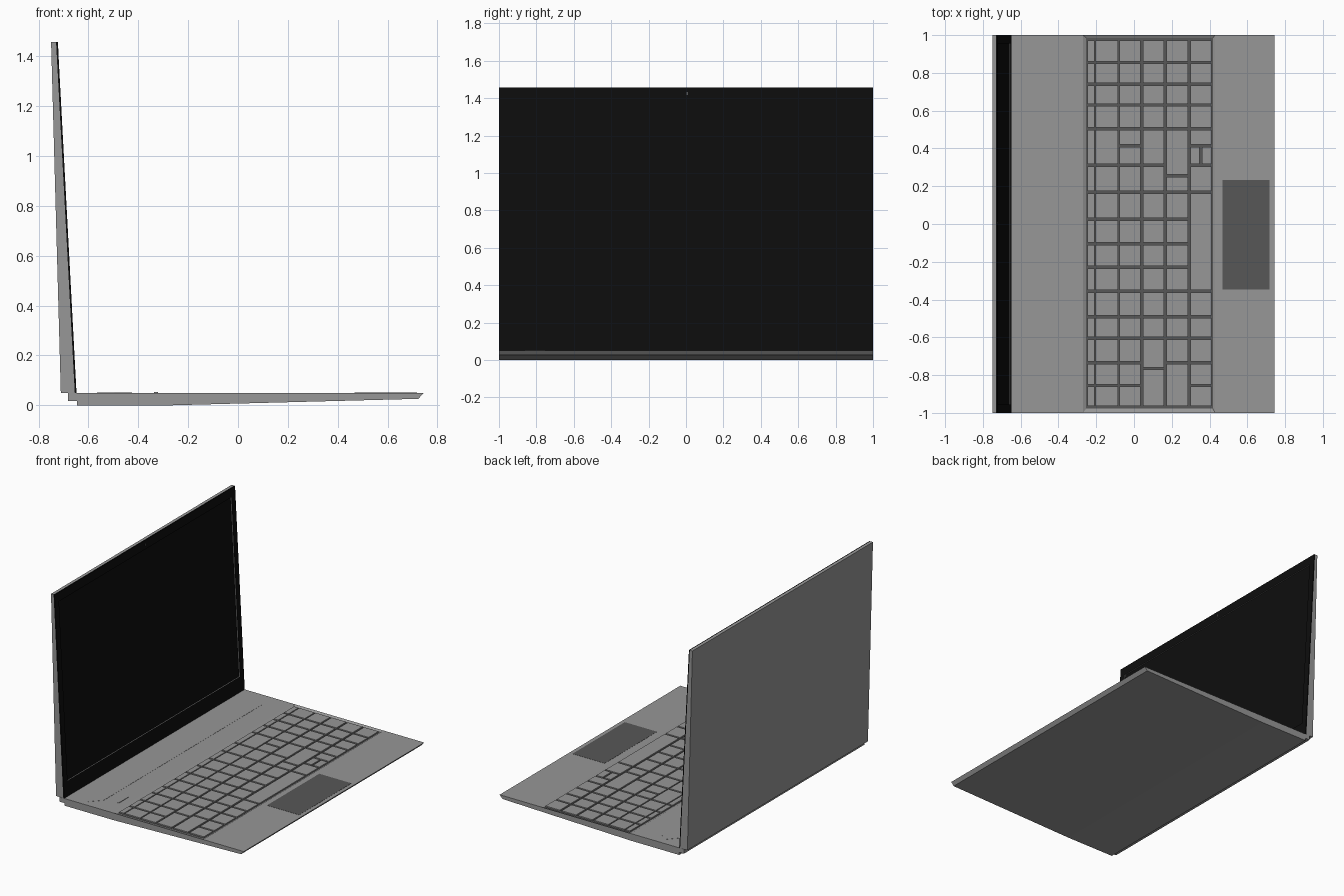
import bpy, bmesh
from mathutils import Vector

if "Cube" in bpy.data.objects:
    bpy.data.objects.remove(bpy.data.objects["Cube"])


def material(name, v):
    m = bpy.data.materials.new(name)
    m.diffuse_color = (v, v, v, 1)
    m.use_nodes = True
    m.node_tree.nodes["Principled BSDF"].inputs["Base Color"].default_value = m.diffuse_color
    return m


SILVER = material("silver", 0.31)
DARK = material("dark_grey", 0.095)
BLACK = material("screen_black", 0.004)


def finish(name, bm, *mats):
    bmesh.ops.recalc_face_normals(bm, faces=bm.faces)
    me = bpy.data.meshes.new(name)
    bm.to_mesh(me)
    bm.free()
    for m in mats:
        me.materials.append(m)
    ob = bpy.data.objects.new(name, me)
    bpy.context.collection.objects.link(ob)
    return ob


def add_box(bm, x0, x1, y0, y1, z0, z1):
    r = bmesh.ops.create_cube(bm, size=1)
    for v in r["verts"]:
        v.co = ((x0 + x1) / 2 + v.co.x * (x1 - x0),
                (y0 + y1) / 2 + v.co.y * (y1 - y0),
                (z0 + z1) / 2 + v.co.z * (z1 - z0))


def box(name, mat, *dims):
    bm = bmesh.new()
    add_box(bm, *dims)
    return finish(name, bm, mat)


def add_prism(bm, profile, skip=()):
    """Extrude an x-z profile over the full width, leaving out some sides."""
    a = [bm.verts.new((x, -1, z)) for x, z in profile]
    b = [bm.verts.new((x, 1, z)) for x, z in profile]
    bm.faces.new(a)
    bm.faces.new(b[::-1])
    n = len(profile)
    for i in range(n):
        if i not in skip:
            j = (i + 1) % n
            bm.faces.new((a[i], b[i], b[j], a[j]))
    return a, b


# Base: tapered wedge with a shallow sloped keyboard well in its top
TOP, FLOOR = 0.05, 0.042
bm = bmesh.new()
a, b = add_prism(bm, [(-0.647, 0), (-0.27, 0), (0.724, 0.026), (0.745, TOP),
                      (0.43, TOP), (-0.27, TOP), (-0.647, TOP)], skip=(4,))
rim = [a[5], a[4], b[4], b[5]]
well = [bm.verts.new(c) for c in ((-0.253, -0.977, FLOOR), (0.417, -0.977, FLOOR),
                                  (0.417, 0.985, FLOOR), (-0.253, 0.985, FLOOR))]
for i in range(4):
    j = (i + 1) % 4
    bm.faces.new((rim[i], rim[j], well[j], well[i]))
bm.faces.new(well).material_index = 1
finish("base", bm, SILVER, DARK)

# Hinge bar behind the base
box("hinge_bar", SILVER, -0.683, -0.64, -1, 1, 0.018, TOP - 0.0005)

# Keys: columns across the depth, cut by a shared list of row gaps
GAPS = [-0.97, -0.855, -0.735, -0.605, -0.49, -0.355, -0.23, -0.105, 0.025,
        0.167, 0.31, 0.505, 0.63, 0.74, 0.855, 0.977]
COLUMNS = [  # x range, gaps removed, gaps added
    (-0.245, -0.21, (), ()),
    (-0.203, -0.085, (), ()),
    (-0.077, 0.035, (), (0.415,)),
    (0.047, 0.16, (-0.855, -0.735), (-0.765,)),
    (0.173, 0.285, (-0.855, 0.31), (0.255,)),
    (0.299, 0.41, (-0.23, -0.105, 0.025), (0.415,)),
]
bm = bmesh.new()
H = 0.0065
for x0, x1, removed, added in COLUMNS:
    ys = sorted([g for g in GAPS if g not in removed] + list(added))
    for y0, y1 in zip(ys, ys[1:]):
        spans = [(x0, x1)]
        if x0 > 0.29 and y0 == 0.31:      # pair of half-size arrow keys
            spans = [(x0, 0.348), (0.36, x1)]
        for s0, s1 in spans:
            add_box(bm, s0, s1, y0 + H, y1 - H, FLOOR - 0.002, TOP)
finish("keys", bm, SILVER)

# Touchpad, power button and faint speaker panel on the deck
box("touchpad", DARK, 0.468, 0.718, -0.348, 0.232, TOP - 0.005, TOP + 0.001)
box("power_button", SILVER, -0.337, -0.322, -0.86, -0.755, TOP - 0.002, TOP + 0.003)
bm = bmesh.new()
outline = [(-0.565, -0.88), (-0.495, -0.955), (-0.425, -0.88),
           (-0.425, 0.88), (-0.495, 0.957), (-0.565, 0.88)]
f = bm.faces.new([bm.verts.new((x, y, TOP - 0.002)) for x, y in outline])
r = bmesh.ops.extrude_face_region(bm, geom=[f])
for v in r["geom"]:
    if isinstance(v, bmesh.types.BMVert):
        v.co.z = TOP + 0.001
finish("speaker_panel", bm, SILVER)

# Lid shell: slab that thins toward the top
LOW, HIGH = Vector((-0.648, 0, TOP)), Vector((-0.723, 0, 1.457))
THICK = 0.007
bm = bmesh.new()
add_prism(bm, [(-0.711, TOP), (-0.75, 1.457),
               (HIGH.x - THICK, HIGH.z), (LOW.x - THICK, LOW.z)])
finish("lid_shell", bm, SILVER)


# Screen: black bezel with a recessed panel and silver recess walls
def ring(bm, y, z0, z1, depth):
    pts = []
    for yy, z in ((-y, z0), (y, z0), (y, z1), (-y, z1)):
        p = LOW.lerp(HIGH, (z - LOW.z) / (HIGH.z - LOW.z))
        pts.append(bm.verts.new((p.x - depth, yy, z)))
    return pts


bm = bmesh.new()
rings = [ring(bm, 1, TOP, 1.457, THICK), ring(bm, 1, TOP, 1.457, 0),
         ring(bm, 0.955, 0.155, 1.395, 0), ring(bm, 0.955, 0.155, 1.395, THICK - 0.0005)]
for k in range(3):
    for i in range(4):
        j = (i + 1) % 4
        f = bm.faces.new((rings[k][i], rings[k][j], rings[k + 1][j], rings[k + 1][i]))
        f.material_index = 1 if k == 2 else 0
bm.faces.new(rings[3])
bm.faces.new(rings[0][::-1])
finish("screen", bm, BLACK, SILVER)

# Webcam dot above the panel
box("webcam", DARK, -0.73, -0.7205, 0.002, 0.01, 1.418, 1.432)
